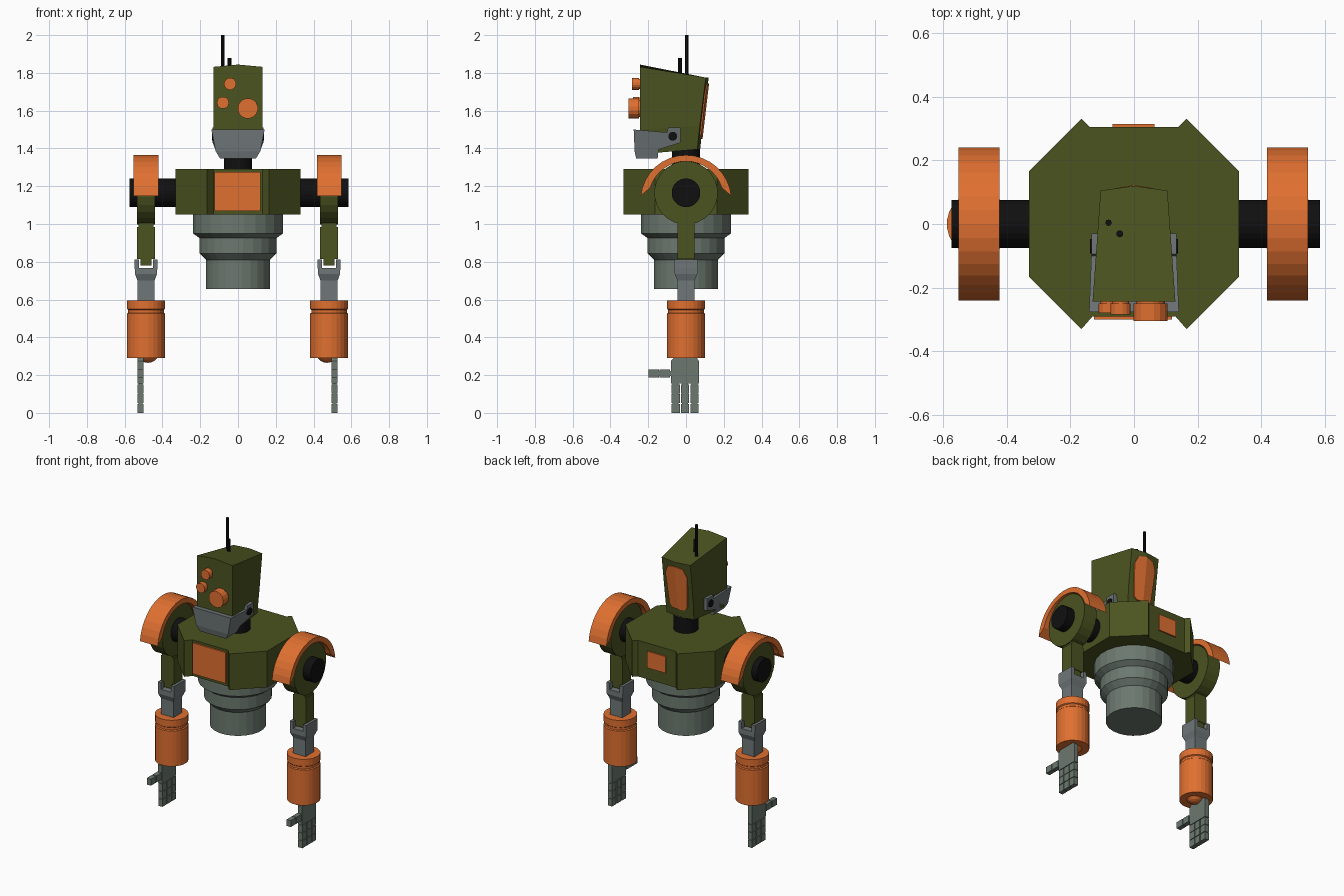
import bpy, bmesh, math
from mathutils import Vector

cube = bpy.data.objects.get("Cube")
if cube:
    bpy.data.objects.remove(cube)


def material(name, rgb):
    m = bpy.data.materials.new(name)
    m.use_nodes = True
    m.diffuse_color = (*rgb, 1)
    m.node_tree.nodes["Principled BSDF"].inputs["Base Color"].default_value = (*rgb, 1)
    return m


OLIVE = material("olive green", (0.07, 0.087, 0.0144))
ORANGE = material("orange", (0.74, 0.16, 0.03))
GRAY = material("green gray", (0.15, 0.19, 0.16))
STEEL = material("steel gray", (0.16, 0.185, 0.19))
BLACK = material("black", (0.005, 0.005, 0.005))


def finish(name, bm, mat):
    bmesh.ops.recalc_face_normals(bm, faces=bm.faces)
    mesh = bpy.data.meshes.new(name)
    bm.to_mesh(mesh)
    bm.free()
    mesh.materials.append(mat)
    ob = bpy.data.objects.new(name, mesh)
    bpy.context.collection.objects.link(ob)
    return ob


def loft(name, rings, mat):
    """Skin a list of equal-length rings of points, with capped ends."""
    bm = bmesh.new()
    loops = [[bm.verts.new(p) for p in ring] for ring in rings]
    n = len(loops[0])
    for a, b in zip(loops, loops[1:]):
        for i in range(n):
            j = (i + 1) % n
            bm.faces.new((a[i], a[j], b[j], b[i]))
    bm.faces.new(loops[0])
    bm.faces.new(loops[-1])
    return finish(name, bm, mat)


def place(axis, u, v, w):
    """Put w on the axis and (u, v) on the other two."""
    return {"x": (w, u, v), "y": (u, w, v), "z": (u, v, w)}[axis]


def prism(name, axis, pts, lo, hi, mat):
    return loft(name, [[place(axis, u, v, w) for u, v in pts] for w in (lo, hi)], mat)


def box(name, xs, ys, zs, mat):
    pts = [(xs[0], ys[0]), (xs[1], ys[0]), (xs[1], ys[1]), (xs[0], ys[1])]
    return prism(name, "z", pts, zs[0], zs[1], mat)


def turned(name, axis, centre, profile, mat, sides=24):
    """Stack circles given as (radius, position on the axis)."""
    rings = []
    for r, w in profile:
        ring = []
        for i in range(sides):
            a = math.tau * (i + 0.5) / sides
            ring.append(place(axis, centre[0] + r * math.cos(a), centre[1] + r * math.sin(a), w))
        rings.append(ring)
    return loft(name, rings, mat)


def rectangles(name, cx, sections, mat):
    """Loft rectangular sections given as (half x, half y, z)."""
    rings = [[(cx + sx * hx, sy * hy, z) for sx, sy in ((-1, -1), (1, -1), (1, 1), (-1, 1))]
             for hx, hy, z in sections]
    return loft(name, rings, mat)


# Torso: octagon with recessed front and back
right_half = [(0.13, -0.29), (0.165, -0.33), (0.33, -0.165), (0.33, 0.165), (0.165, 0.33), (0.14, 0.305)]
outline = right_half + [(-x, y) for x, y in reversed(right_half)]
prism("torso", "z", outline, 1.05, 1.29, OLIVE)
box("chest_panel", (-0.125, 0.12), (-0.3, -0.28), (1.07, 1.275), ORANGE)
box("back_panel", (-0.068, 0.065), (0.29, 0.314), (1.13, 1.24), ORANGE)

# Waist and neck
turned("waist", "z", (0, 0), [(0.17, 0.655), (0.17, 0.81), (0.205, 0.845), (0.205, 0.925),
                              (0.24, 0.95), (0.24, 1.06)], GRAY)
turned("neck", "z", (0, 0), [(0.075, 1.28), (0.075, 1.45)], BLACK)


# Head: shallow ridge on top and a folded back
def head_ring(front_w, back_w, zf, zb, rise, yb):
    return [(-front_w, -0.243, zf), (0, -0.243, zf + rise), (front_w, -0.243, zf),
            (back_w, yb, zb), (0, yb + 0.015, zb), (-back_w, yb, zb)]


loft("head", [head_ring(0.11, 0.1, 1.37, 1.395, 0, 0.06),
              head_ring(0.13, 0.104, 1.5, 1.52, 0, 0.073),
              head_ring(0.13, 0.105, 1.832, 1.775, 0.012, 0.105)], OLIVE)


def back_point(x, z, lift):
    slope = 0.06 + (z - 1.395) * 0.118
    return (x, slope + 0.015 * (1 - abs(x) / 0.105) + lift, z)


plate = [(0, 1.745), (0.055, 1.735), (0.08, 1.68), (0.065, 1.47), (0.045, 1.45), (0, 1.45)]
for sign, label in ((-1, "right"), (1, "left")):
    loft("head_back_plate_" + label,
         [[back_point(sign * x, z, lift) for x, z in plate] for lift in (-0.005, 0.006)], ORANGE)

# Jaw: side profile narrowed towards the chin
side = [(-0.277, 1.5), (-0.272, 1.385), (-0.264, 1.347), (-0.15, 1.347), (-0.145, 1.394),
        (-0.03, 1.43), (-0.03, 1.51), (-0.095, 1.51), (-0.1, 1.485)]


def jaw_half(y, z):
    wide = 0.095 if z < 1.36 else 0.118 + min(z - 1.385, 0.115) * 0.2
    return wide if y < -0.12 else 0.134


loft("jaw", [[(s * jaw_half(y, z), y, z) for y, z in side] for s in (-1, 1)], STEEL)
turned("jaw_hinge", "x", (-0.07, 1.465), [(0.024, -0.138), (0.024, 0.138)], BLACK, 12)

# Eyes and antennas
for name, x, z, r, tip in (("upper_eye", -0.042, 1.742, 0.032, -0.285),
                           ("small_eye", -0.08, 1.642, 0.032, -0.28),
                           ("large_eye", 0.052, 1.612, 0.054, -0.305)):
    turned(name, "y", (x, z), [(r * 0.85, -0.23), (r * 0.85, -0.25), (r, -0.25), (r, tip)], ORANGE, 16)
turned("tall_antenna", "z", (-0.08, 0.004), [(0.01, 1.75), (0.01, 2.0)], BLACK, 10)
turned("short_antenna", "z", (-0.045, -0.031), [(0.011, 1.75), (0.011, 1.88)], BLACK, 10)

# Shoulder axle
turned("shoulder_axle", "x", (0, 1.165), [(0.076, -0.574), (0.076, 0.585)], BLACK)


def arc(radius, zc, start, steps=16):
    """Points from start degrees over the top to the mirrored end."""
    angles = [math.radians(start + (180 - 2 * start) * i / steps) for i in range(steps + 1)]
    return [(radius * math.cos(a), zc + radius * math.sin(a)) for a in angles]


# Arms
for side_sign, cx, label in ((-1, -0.487, "right_"), (1, 0.482, "left_")):
    # Shoulder armour and joint
    guard = arc(0.241, 1.124, 6) + arc(0.198, 1.134, 17)[::-1]
    prism(label + "shoulder_guard", "x", guard, cx - 0.065, cx + 0.065, ORANGE)
    turned(label + "shoulder_disc", "x", (0, 1.165), [(0.168, cx - 0.047), (0.168, cx + 0.047)], OLIVE)

    # Upper arm ending in a tongue
    rectangles(label + "upper_arm", cx, [(0.03, 0.04, 0.78), (0.03, 0.04, 0.815), (0.047, 0.044, 0.815),
                                         (0.047, 0.044, 0.985), (0.04, 0.044, 0.985),
                                         (0.04, 0.044, 1.03)], OLIVE)

    # Forked elbow
    rectangles(label + "elbow", cx, [(0.045, 0.045, 0.58), (0.045, 0.045, 0.7),
                                     (0.058, 0.06, 0.735), (0.06, 0.06, 0.768)], STEEL)
    for s in (-1, 1):
        a, b = sorted((cx + s * 0.036, cx + s * 0.06))
        box(label + "elbow_prong", (a, b), (-0.06, 0.06), (0.768, 0.812), STEEL)

    # Forearm with groove and wrist ball
    turned(label + "forearm", "z", (cx, 0), [(0.101, 0.29), (0.101, 0.525), (0.095, 0.53), (0.095, 0.545),
                                             (0.101, 0.55), (0.101, 0.596)], ORANGE)
    bm = bmesh.new()
    bmesh.ops.create_uvsphere(bm, u_segments=16, v_segments=10, radius=0.06)
    bmesh.ops.translate(bm, verts=bm.verts, vec=Vector((cx + side_sign * -0.01, 0, 0.325)))
    finish(label + "wrist_ball", bm, ORANGE)

    # Hand
    hx = cx + side_sign * 0.029
    xs = (hx - 0.015, hx + 0.015)
    palm = [(-0.08, 0.155), (0.068, 0.155), (0.068, 0.275), (0.055, 0.295), (-0.06, 0.295), (-0.08, 0.275)]
    prism(label + "palm", "x", palm, *xs, GRAY)
    for y in (-0.055, -0.005, 0.045):
        box(label + "finger_core", (hx - 0.01, hx + 0.01), (y - 0.016, y + 0.016), (0.01, 0.16), GRAY)
        for z in (0, 0.052, 0.103):
            box(label + "finger_segment", xs, (y - 0.022, y + 0.022), (z, z + 0.048), GRAY)
    box(label + "thumb_core", (hx - 0.01, hx + 0.01), (-0.19, -0.07), (0.194, 0.223), GRAY)
    for y in (-0.198, -0.14):
        box(label + "thumb_segment", xs, (y, y + 0.054), (0.187, 0.23), GRAY)
